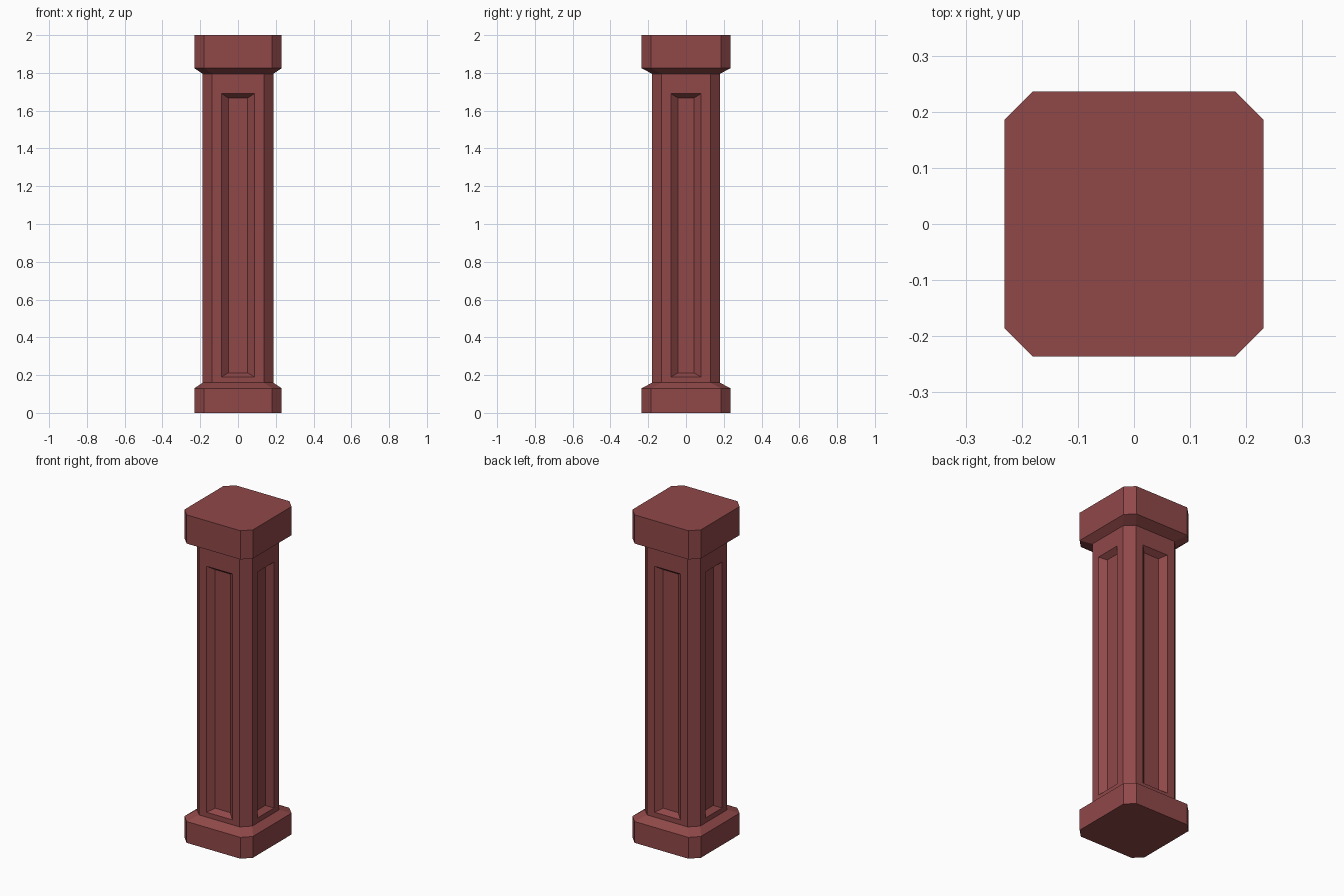
import bpy
import bmesh
from mathutils import Matrix

cube = bpy.data.objects.get("Cube")
if cube:
    bpy.data.objects.remove(cube, do_unlink=True)

red = bpy.data.materials.new("dull_red")
red.use_nodes = True
colour = (0.28, 0.065, 0.066, 1)
red.diffuse_color = colour
red.node_tree.nodes["Principled BSDF"].inputs["Base Color"].default_value = colour

CHAMFER = 0.05
WIDE = (0.231, 0.236)     # half sizes of base and capital
SLIM = (0.187, 0.179)     # half sizes of the shaft
SHAFT_BOTTOM, SHAFT_TOP = 0.16, 1.795


def finish(bm, name):
    bmesh.ops.remove_doubles(bm, verts=bm.verts, dist=0.0001)
    bmesh.ops.recalc_face_normals(bm, faces=bm.faces)
    mesh = bpy.data.meshes.new(name)
    bm.to_mesh(mesh)
    bm.free()
    mesh.materials.append(red)
    obj = bpy.data.objects.new(name, mesh)
    bpy.context.collection.objects.link(obj)
    return obj


def octagon(bm, half, z):
    """Ring of a rectangle with cut corners."""
    x, y = half
    c = CHAMFER
    points = [(x - c, -y), (x, c - y), (x, y - c), (x - c, y),
              (c - x, y), (-x, y - c), (-x, c - y), (c - x, -y)]
    return [bm.verts.new((px, py, z)) for px, py in points]


def join_rings(bm, a, b, skip=()):
    n = len(a)
    for i in range(n):
        if i not in skip:
            j = (i + 1) % n
            bm.faces.new((a[i], a[j], b[j], b[i]))


def block(name, sections):
    bm = bmesh.new()
    rings = [octagon(bm, half, z) for half, z in sections]
    for a, b in zip(rings, rings[1:]):
        join_rings(bm, a, b)
    bm.faces.new(rings[0])
    bm.faces.new(rings[-1])
    return finish(bm, name)


def panel_side(bm, turn, half_width, distance, outer, inner):
    """One broad shaft side with a sunken panel that has sloped edges."""
    def rectangle(w, z0, z1, depth):
        corners = [(-w, z0), (w, z0), (w, z1), (-w, z1)]
        return [bm.verts.new(turn @ Matrix.Translation((x, depth - distance, z)).translation)
                for x, z in corners]
    rings = [rectangle(half_width, SHAFT_BOTTOM, SHAFT_TOP, 0),
             rectangle(outer, 0.19, 1.69, 0),
             rectangle(inner, 0.212, 1.667, 0.032)]
    for a, b in zip(rings, rings[1:]):
        join_rings(bm, a, b)
    bm.faces.new(rings[-1])


# Base and capital
block("base", [(WIDE, 0), (WIDE, 0.13), (SLIM, SHAFT_BOTTOM)])
block("capital", [(SLIM, SHAFT_TOP), (WIDE, 1.825), (WIDE, 2)])

# Shaft: narrow corner faces, then a panel on each broad side
bm = bmesh.new()
join_rings(bm, octagon(bm, SLIM, SHAFT_BOTTOM), octagon(bm, SLIM, SHAFT_TOP),
           skip=(1, 3, 5, 7))
sx, sy = SLIM
for quarter in range(4):
    turn = Matrix.Rotation(quarter * 1.5707963, 3, "Z")
    if quarter % 2 == 0:
        panel_side(bm, turn, sx - CHAMFER, sy, 0.087, 0.051)
    else:
        panel_side(bm, turn, sy - CHAMFER, sx, 0.08, 0.042)
finish(bm, "shaft")
